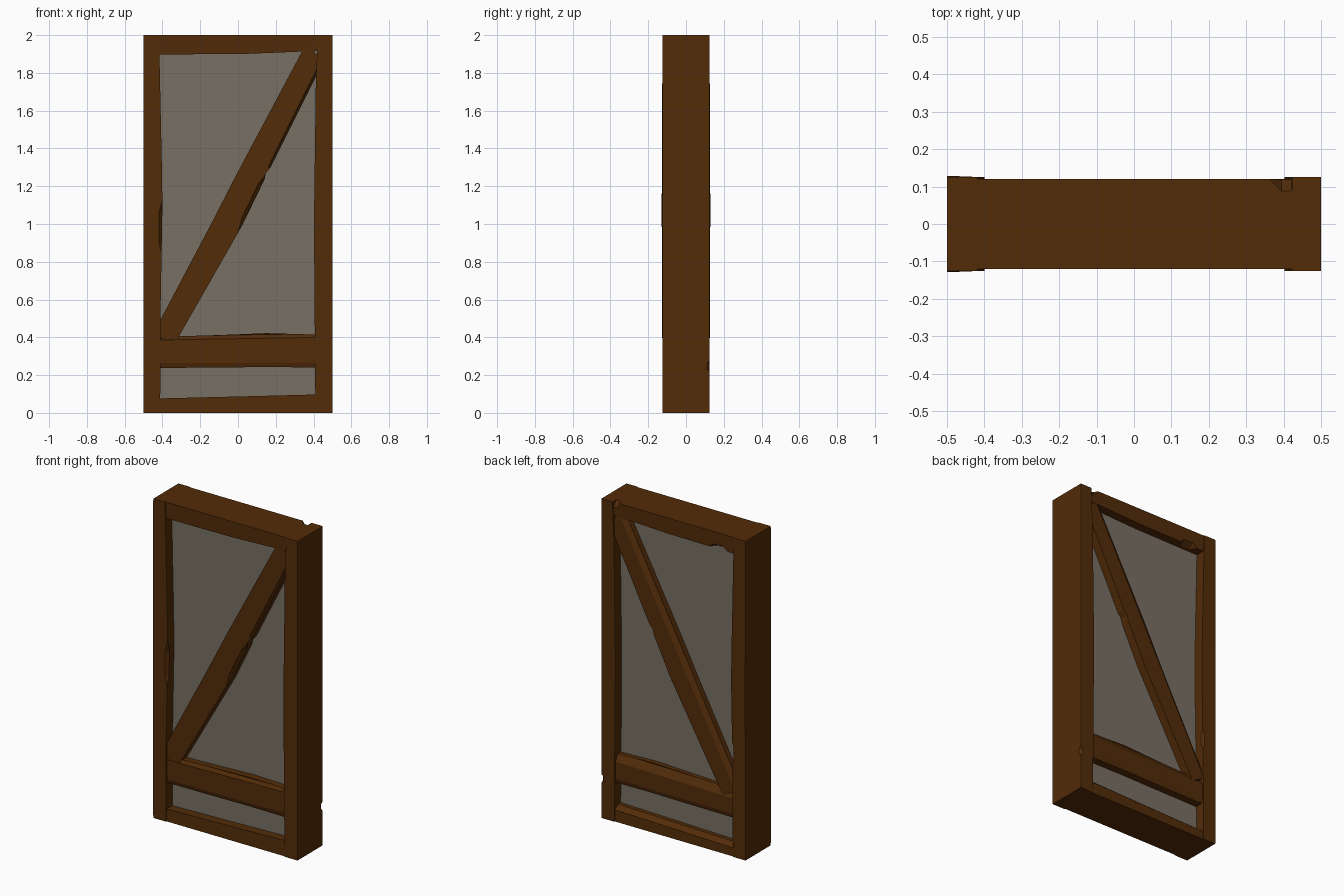
import bpy, bmesh
from mathutils import Vector


def material(name, rgb):
    m = bpy.data.materials.new(name)
    m.diffuse_color = (*rgb, 1)
    return m


WOOD = material("dark wood", (0.086, 0.025, 0.0025))
PLASTER = material("grey plaster", (0.188, 0.160, 0.126))


def finish(name, bm, mat):
    bmesh.ops.recalc_face_normals(bm, faces=bm.faces)
    mesh = bpy.data.meshes.new(name)
    bm.to_mesh(mesh)
    bm.free()
    mesh.materials.append(mat)
    ob = bpy.data.objects.new(name, mesh)
    bpy.context.collection.objects.link(ob)
    return ob


def skin(bm, rings):
    """Join four-sided rings into a closed bar."""
    for r, s in zip(rings, rings[1:]):
        for i in range(4):
            j = (i + 1) % 4
            bm.faces.new((r[i], r[j], s[j], s[i]))
    bm.faces.new(rings[0])
    bm.faces.new(rings[-1])


def beam(name, stations, mat=WOOD):
    """Hand-hewn timber: each station is (xa, za, xb, zb, half depth a, half depth b)."""
    bm = bmesh.new()
    rings = []
    for xa, za, xb, zb, da, db in stations:
        corners = ((xa, -da, za), (xb, -db, zb), (xb, db, zb), (xa, da, za))
        rings.append([bm.verts.new(c) for c in corners])
    skin(bm, rings)
    return finish(name, bm, mat)


def chamfer(target, start, end, side, depth, worn=False):
    """Bevel an edge with a diamond-shaped bar; a worn cut fades out at its ends."""
    a, b = Vector(start), Vector(end)
    across = Vector((0, 1, 0)).cross((b - a).normalized()).normalized() * side
    deep = Vector((0, depth, 0))
    steps = ((0, 0.1), (0.25, 1), (0.8, 1), (1, 0.1)) if worn else ((0, 1), (1, 1))
    bm = bmesh.new()
    skin(bm, [[bm.verts.new(a.lerp(b, t) + o * k) for o in (across, deep, -across, -deep)]
              for t, k in steps])
    cutter = finish(target.name + "_cutter", bm, WOOD)
    cutter.hide_render = True
    cutter.hide_viewport = True
    mod = target.modifiers.new("chamfer", 'BOOLEAN')
    mod.operation = 'DIFFERENCE'
    mod.solver = 'EXACT'
    mod.object = cutter


# Infill panel
beam("plaster_panel", [(-0.45, 0.03, 0.45, 0.03, 0.062, 0.062),
                       (-0.45, 1.95, 0.45, 1.95, 0.062, 0.062)], PLASTER)

# Upright posts
left = beam("left_post", [
    (-0.5, 0.0, -0.412, 0.0, 0.125, 0.125),
    (-0.5, 0.54, -0.410, 0.54, 0.126, 0.125),
    (-0.5, 1.1, -0.400, 1.1, 0.129, 0.125),
    (-0.5, 1.3, -0.403, 1.3, 0.127, 0.125),
    (-0.5, 2.0, -0.418, 2.0, 0.125, 0.125)])
chamfer(left, (-0.402, -0.125, 0.84), (-0.400, -0.125, 1.12), 0.018, 0.02, True)
chamfer(left, (-0.405, 0.125, 0.58), (-0.405, 0.125, 0.72), 0.014, 0.02, True)

right = beam("right_post", [
    (0.410, 0.0, 0.5, 0.0, 0.125, 0.125),
    (0.402, 1.0, 0.5, 1.0, 0.125, 0.125),
    (0.412, 1.75, 0.5, 1.75, 0.125, 0.125),
    (0.422, 2.0, 0.5, 2.0, 0.125, 0.125)])
chamfer(right, (0.5, 0.125, 0.215), (0.5, 0.125, 0.275), 0.015, 0.015, True)

# Horizontal rails
top = beam("top_rail", [
    (-0.44, 1.897, -0.44, 2.0, 0.118, 0.12),
    (0.05, 1.901, 0.05, 2.0, 0.118, 0.12),
    (0.44, 1.917, 0.44, 2.0, 0.118, 0.12)])
chamfer(top, (0.365, 0.12, 2.0), (0.48, 0.12, 2.0), 0.035, 0.032, True)
chamfer(top, (-0.37, 0.118, 1.897), (-0.25, 0.118, 1.898), 0.025, 0.04, True)

middle = beam("middle_rail", [
    (-0.44, 0.238, -0.44, 0.402, 0.118, 0.117),
    (-0.1, 0.240, -0.1, 0.412, 0.118, 0.117),
    (0.15, 0.243, 0.15, 0.422, 0.118, 0.117),
    (0.44, 0.240, 0.44, 0.414, 0.118, 0.117)])
for y in (-0.118, 0.118):
    chamfer(middle, (-0.46, y, 0.238), (0.46, y, 0.242), 0.026, 0.008)
chamfer(middle, (-0.46, -0.117, 0.405), (0.46, -0.117, 0.42), 0.02, 0.015)
chamfer(middle, (-0.46, 0.117, 0.405), (0.46, 0.117, 0.42), 0.045, 0.028)

bottom = beam("bottom_rail", [
    (-0.44, 0.0, -0.44, 0.076, 0.12, 0.118),
    (0.05, 0.0, 0.05, 0.088, 0.12, 0.118),
    (0.44, 0.0, 0.44, 0.098, 0.12, 0.118)])
chamfer(bottom, (-0.46, 0.118, 0.076), (0.46, 0.118, 0.098), 0.025, 0.03)

# Diagonal brace, with a step worn into its lower edge
brace = beam("diagonal_brace", [
    (-0.45, 0.42, -0.34, 0.36, 0.116, 0.116),
    (-0.407, 0.50, -0.31, 0.41, 0.116, 0.116),
    (-0.145, 0.995, 0.024, 0.996, 0.116, 0.116),
    (-0.022, 1.235, 0.14, 1.235, 0.116, 0.116),
    (-0.004, 1.27, 0.148, 1.27, 0.116, 0.116),
    (0.011, 1.298, 0.172, 1.298, 0.116, 0.116),
    (0.336, 1.908, 0.412, 1.778, 0.116, 0.116),
    (0.365, 1.96, 0.45, 1.855, 0.116, 0.116)])
chamfer(brace, (0.0, -0.116, 0.95), (0.155, -0.116, 1.27), 0.018, 0.018, True)
chamfer(brace, (0.172, -0.116, 1.298), (0.45, -0.116, 1.855), 0.014, 0.015)
chamfer(brace, (-0.46, 0.116, 0.40), (0.38, 0.116, 1.99), 0.03, 0.02)
